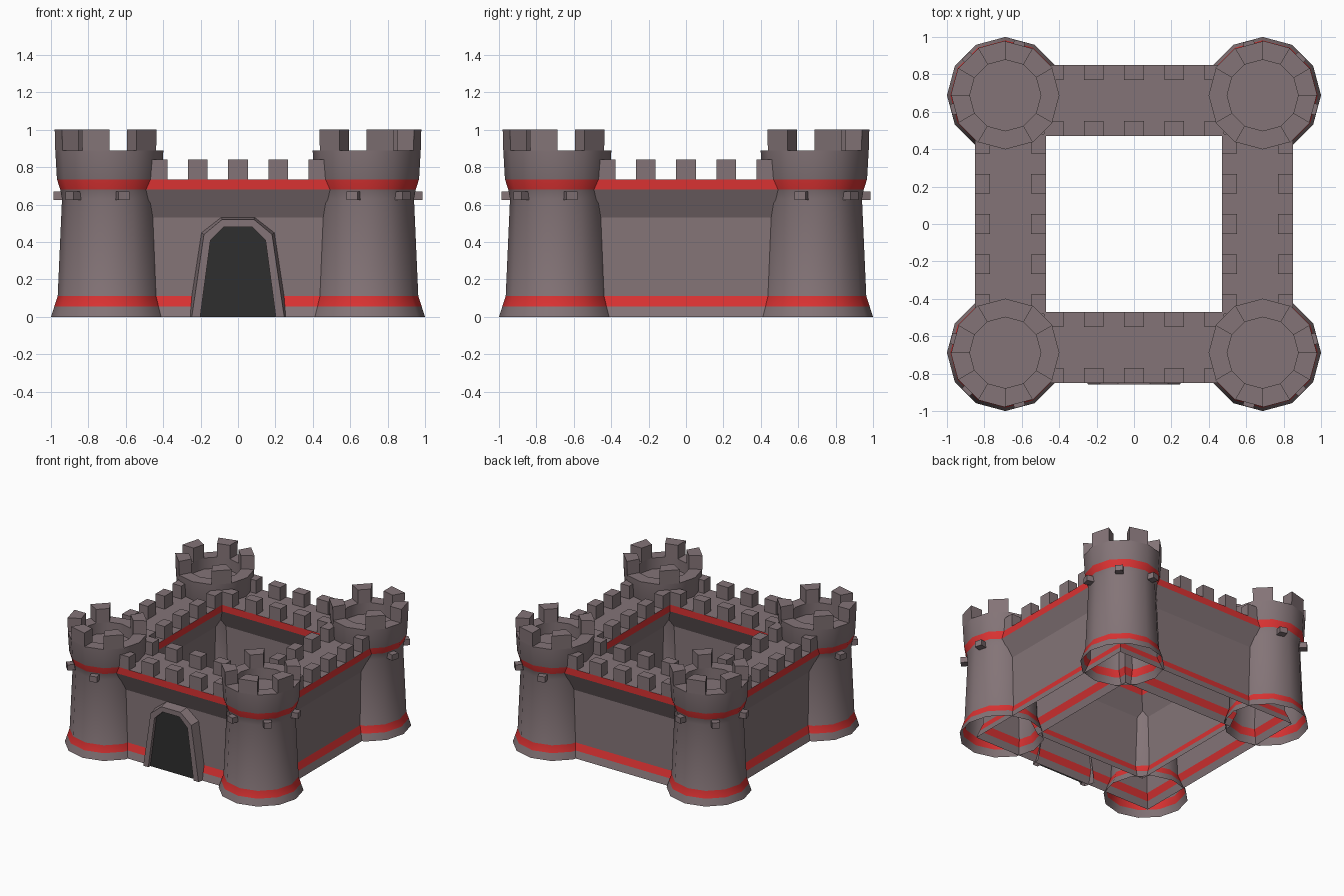
import bpy, bmesh, math
from mathutils import Vector, Matrix

if "Cube" in bpy.data.objects:
    bpy.data.objects.remove(bpy.data.objects["Cube"])

def mat(name, rgb):
    m = bpy.data.materials.new(name)
    m.diffuse_color = (*rgb, 1)
    m.use_nodes = True
    m.node_tree.nodes["Principled BSDF"].inputs["Base Color"].default_value = m.diffuse_color
    return m

STONE = mat("stone", (0.23, 0.175, 0.185))
RED = mat("red_trim", (0.70, 0.032, 0.032))
DARK = mat("dark_doorway", (0.028, 0.028, 0.028))
C = 0.688                                   # tower centre offset
RED_BANDS = [(0.055, 0.11), (0.68, 0.735)]

def make(name, bm, mats, quarter=0, smooth=False):
    me = bpy.data.meshes.new(name)
    bm.to_mesh(me)
    bm.free()
    for m in mats:
        me.materials.append(m)
    ob = bpy.data.objects.new(name, me)
    bpy.context.collection.objects.link(ob)
    ob.rotation_euler.z = quarter * math.pi / 2
    if smooth:
        bpy.ops.object.select_all(action='DESELECT')
        ob.select_set(True)
        bpy.context.view_layer.objects.active = ob
        bpy.ops.object.shade_smooth_by_angle(angle=math.radians(35))
    return ob

def skin(bm, rings, closed=True):
    """Join point rings of equal length into quads."""
    vs = [[bm.verts.new(p) for p in r] for r in rings]
    n = len(vs[0])
    for a, b in zip(vs, vs[1:]):
        for i in range(n if closed else n - 1):
            j = (i + 1) % n
            bm.faces.new((a[i], a[j], b[j], b[i]))
    return vs

def lathe(bm, profile, sides, cx=0, cy=0, phase=0, k=1):
    return skin(bm, [[(cx + r * k * math.cos(phase + 2 * math.pi * i / sides),
                       cy + r * k * math.sin(phase + 2 * math.pi * i / sides), z)
                      for i in range(sides)] for r, z in profile])

def paint_bands(bm):
    bm.normal_update()
    for f in bm.faces:
        z = f.calc_center_median().z
        if abs(f.normal.z) < 0.8 and any(a < z < b - 0.005 for a, b in RED_BANDS):
            f.material_index = 1

def box(bm, centre, size, angle=0):
    m = (Matrix.Translation(centre) @ Matrix.Rotation(angle, 4, 'Z')
         @ Matrix.Diagonal((*size, 1)))
    bmesh.ops.create_cube(bm, size=1, matrix=m)

# curtain wall: one profile swept round a square (outside up, deck, inside down)
half = [(0.16, 0), (0.143, 0.055), (0.125, 0.11), (0.12, 0.53), (0.19, 0.68), (0.19, 0.735)]
profile = [(0.66 + w, z) for w, z in half] + [(0.66 - w, z) for w, z in reversed(half)]
bm = bmesh.new()
lathe(bm, profile, 4, phase=math.pi / 4, k=math.sqrt(2))
paint_bands(bm)
make("curtain_wall", bm, [STONE, RED])

tower_profile = [(0.312, 0), (0.294, 0.055), (0.276, 0.11), (0.253, 0.63), (0.262, 0.68),
                 (0.280, 0.735), (0.289, 0.89), (0.19, 0.89), (0.19, 0.80)]

for q in range(4):
    # wall merlons, outer and inner rows
    bm = bmesh.new()
    for i in range(-2, 3):
        for y in (-0.81, -0.51):
            box(bm, (i * 0.215, y, 0.7865), (0.105, 0.08, 0.107))
    make("wall_merlons", bm, [STONE], q)

    # round tower with recessed floor
    bm = bmesh.new()
    rings = lathe(bm, tower_profile, 12, -C, -C)
    bm.faces.new(rings[-1])
    paint_bands(bm)
    make("tower", bm, [STONE, RED], q, smooth=True)

    # tower merlons: five wedges, each one of the twelve sectors
    bm = bmesh.new()
    for s in (1, 4, 6, 8, 10):
        rings = []
        for z, ro in ((0.888, 0.289), (1.0, 0.292)):
            rings.append([(-C + r * math.cos(math.radians(30 * a)),
                           -C + r * math.sin(math.radians(30 * a)), z)
                          for r, a in ((0.19, s), (ro, s), (ro, s + 1), (0.19, s + 1))])
        v = skin(bm, rings)
        bm.faces.new(v[1])
    make("tower_merlons", bm, [STONE], q)

    # drain spouts below the outward gaps
    bm = bmesh.new()
    for deg in (165, 225, 285):
        a = math.radians(deg)
        box(bm, (-C + 0.265 * math.cos(a), -C + 0.265 * math.sin(a), 0.647),
            (0.07, 0.06, 0.046), a)
    make("tower_spouts", bm, [STONE], q)

# gate frame and dark doorway
def arch(pts, y):
    return [(x, y, z) for x, z in pts] + [(-x, y, z) for x, z in reversed(pts)]

outer = [(-0.267, 0), (-0.197, 0.45), (-0.09, 0.533)]
front = [(-0.247, 0), (-0.182, 0.44), (-0.085, 0.52)]
inner = [(-0.202, 0), (-0.147, 0.41), (-0.075, 0.48)]
bm = bmesh.new()
skin(bm, [arch(outer, -0.77), arch(front, -0.857), arch(inner, -0.857), arch(inner, -0.83)],
     closed=False)
bmesh.ops.recalc_face_normals(bm, faces=bm.faces)
bm.normal_update()
if sum(f.normal.y * f.calc_area() for f in bm.faces) > 0:
    bmesh.ops.reverse_faces(bm, faces=bm.faces)
make("gate_frame", bm, [STONE])

bm = bmesh.new()
f = bm.faces.new([bm.verts.new(p) for p in arch(inner, -0.832)])
f.normal_update()
if f.normal.y > 0:
    f.normal_flip()
make("doorway", bm, [DARK])
